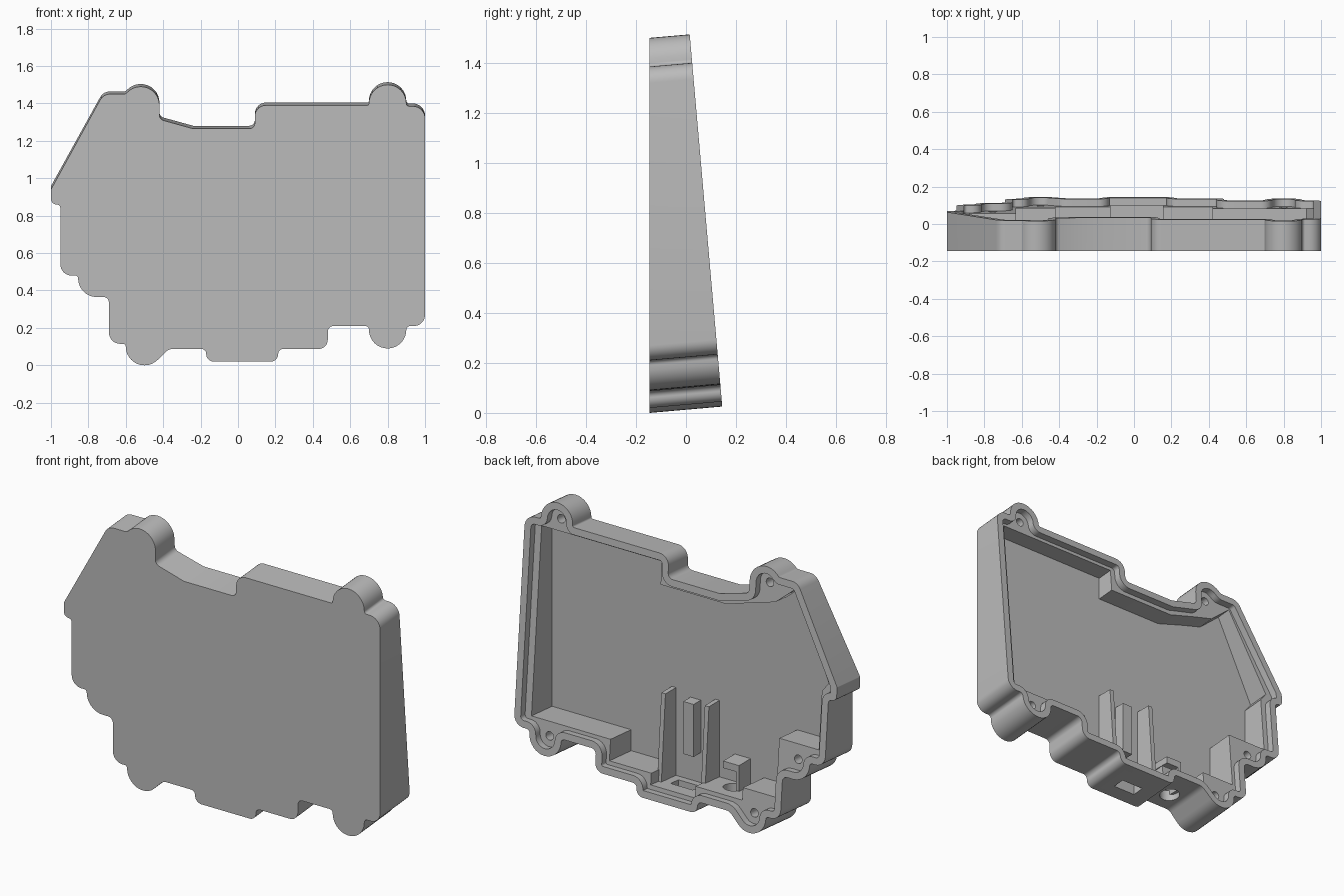
import bpy, bmesh
from math import radians, cos, sin, tan, pi
from mathutils import Vector

cube = bpy.data.objects.get("Cube")
if cube:
    bpy.data.objects.remove(cube, do_unlink=True)

grey = bpy.data.materials.new("grey plastic")
grey.use_nodes = True
grey.diffuse_color = (0.5, 0.5, 0.5, 1)
grey.node_tree.nodes["Principled BSDF"].inputs["Base Color"].default_value = grey.diffuse_color

FRONT = -0.145
TILT = radians(5)
AXIS = Vector((0, cos(TILT), sin(TILT)))      # direction of the side walls
BACK = AXIS.dot(Vector((0, 0.145, 0.0254)))   # sloping open plane


def loft(name, first, last):
    """Closed solid between two matching loops of points."""
    bm = bmesh.new()
    a = [bm.verts.new(p) for p in first]
    b = [bm.verts.new(p) for p in last]
    bm.faces.new(a)
    bm.faces.new(b[::-1])
    for i in range(len(a)):
        j = (i + 1) % len(a)
        bm.faces.new((a[j], a[i], b[i], b[j]))
    bmesh.ops.recalc_face_normals(bm, faces=bm.faces)
    mesh = bpy.data.meshes.new(name)
    bm.to_mesh(mesh)
    bm.free()
    mesh.materials.append(grey)
    obj = bpy.data.objects.new(name, mesh)
    bpy.context.collection.objects.link(obj)
    return obj


def box(name, x, y, z):
    ring = [(x[0], y[0]), (x[1], y[0]), (x[1], y[1]), (x[0], y[1])]
    return loft(name, [(p, q, z[0]) for p, q in ring], [(p, q, z[1]) for p, q in ring])


def to_y(p, y):
    """Slide a front point along the wall direction to a given y."""
    start = Vector((p[0], FRONT, p[1]))
    return start + AXIS * ((y - FRONT) / AXIS.y)


def to_back(p, offset):
    """Slide a front point to a plane parallel to the open back."""
    start = Vector((p[0], FRONT, p[1]))
    return start + AXIS * (BACK + offset - AXIS.dot(start))


def rounded(corners, inset=0.0):
    """Clockwise outline with filleted corners, moved inwards by inset."""
    out = []
    count = len(corners)
    for i, (x, z, r) in enumerate(corners):
        p = Vector((x, z))
        u = (p - Vector(corners[i - 1][:2])).normalized()
        v = (Vector(corners[(i + 1) % count][:2]) - p).normalized()
        nu, nv = Vector((u.y, -u.x)), Vector((v.y, -v.x))
        p = p + (nu + nv) * (inset / (1 + nu.dot(nv)))
        turn = u.x * v.y - u.y * v.x
        side = -1 if turn > 0 else 1
        r = max(r - side * inset, 0) if r else 0
        if r < 0.002:
            out.append(p)
            continue
        angle = u.angle(v)
        start = p - u * r * tan(angle / 2)
        centre = start + nu * side * r
        steps = max(2, round(angle / radians(11)))
        for k in range(steps + 1):
            a = angle * k / steps
            out.append(centre - nu * side * r * cos(a) + u * r * sin(a))
    clean = [p for i, p in enumerate(out) if (p - out[i - 1]).length > 0.0005]
    return clean


def circle(x, z, r, n=24):
    return [(x + r * cos(2 * pi * k / n), z + r * sin(2 * pi * k / n)) for k in range(n)]


# Case outline: x, z, corner radius
outline = [
    (-1, .94, .01), (-.72, 1.45, .06), (-.602, 1.45, .02), (-.561, 1.49, .1),
    (-.42, 1.49, .1), (-.42, 1.315, .03), (-.24, 1.265, 0), (.09, 1.265, .03),
    (.09, 1.39, .06), (.7, 1.39, .01), (.7, 1.5, .1), (.9, 1.5, .1),
    (.9, 1.385, .015), (1, 1.385, .065), (1, .21, .06), (.9, .21, .02),
    (.9, .09, .1), (.7, .09, .1), (.7, .21, .02), (.48, .21, .03),
    (.48, .087, .05), (.215, .087, .025), (.215, .02, .04), (-.17, .02, .04),
    (-.17, .087, .025), (-.371, .087, .05), (-.459, 0, .1), (-.6, 0, .1),
    (-.6, .115, .015), (-.69, .115, .06), (-.69, .365, .03), (-.855, .365, .1),
    (-.855, .48, .015), (-.95, .48, .06), (-.95, .86, .02), (-1, .86, .03)]
# Deep inner cavity
cavity = [
    (.92, 1.33), (.16, 1.33), (.16, 1.2), (-.26, 1.2), (-.42, 1.25), (-.56, 1.29),
    (-.69, 1.4), (-.92, .93), (-.88, .88), (-.88, .55), (-.63, .55), (-.63, .22),
    (-.42, .22), (-.42, .15), (-.125, .15), (-.125, .085), (.155, .085),
    (.155, .15), (.42, .15), (.42, .27), (.92, .27)]
bosses = [(.8, 1.4), (-.52, 1.39), (.8, .19), (-.5, .1), (-.755, .465)]

edge = rounded(outline)
case = loft("case_shell", [to_y(p, FRONT) for p in edge], [to_back(p, 0) for p in edge])

# Cutters: rim step, cavity, screw holes, bottom openings
step = rounded(outline, 0.04)
cutters = [
    loft("rim_step", [to_back(p, -.04) for p in step], [to_back(p, .05) for p in step]),
    loft("cavity", [to_y(p, -.105) for p in cavity], [to_back(p, .06) for p in cavity])]
for x, z in bosses:
    ring = circle(x, z, .024, 16)
    cutters.append(loft("screw_hole", [to_back(p, -.12) for p in ring],
                        [to_back(p, .07) for p in ring]))
ring = circle(-.28, -.03, .055)
cutters.append(loft("round_opening", [(x, y, -.05) for x, y in ring],
                    [(x, y, .19) for x, y in ring]))
cutters.append(box("slot_opening", (-.05, .09), (-.06, .01), (-.05, .13)))

for cutter in cutters:
    cutter.hide_render = True
    mod = case.modifiers.new(cutter.name, "BOOLEAN")
    mod.operation = "DIFFERENCE"
    mod.solver = "EXACT"
    mod.object = cutter
bpy.context.view_layer.update()
shell = bpy.data.meshes.new_from_object(
    case.evaluated_get(bpy.context.evaluated_depsgraph_get()))
case.modifiers.clear()
case.data = shell
for cutter in cutters:
    bpy.data.objects.remove(cutter, do_unlink=True)

# Board guides: two tall ribs and a block between them
rib = [(-.115, .06), (-.115, .59), (-.01, .59), (.03, .06)]
for name, x in (("left_rib", .15), ("right_rib", -.125)):
    loft(name, [(x - .013, y, z) for y, z in rib], [(x + .013, y, z) for y, z in rib])
box("centre_block", (-.02, .045), (-.115, -.04), (.26, .56))

# Bracket over the round opening
box("bracket_wall", (-.335, -.315), (-.115, 0), (.13, .31))
box("bracket_top", (-.335, -.235), (-.115, 0), (.27, .31))

bpy.ops.object.select_all(action="DESELECT")
case.select_set(True)
bpy.context.view_layer.objects.active = case
bpy.ops.object.shade_smooth_by_angle(angle=radians(30))
